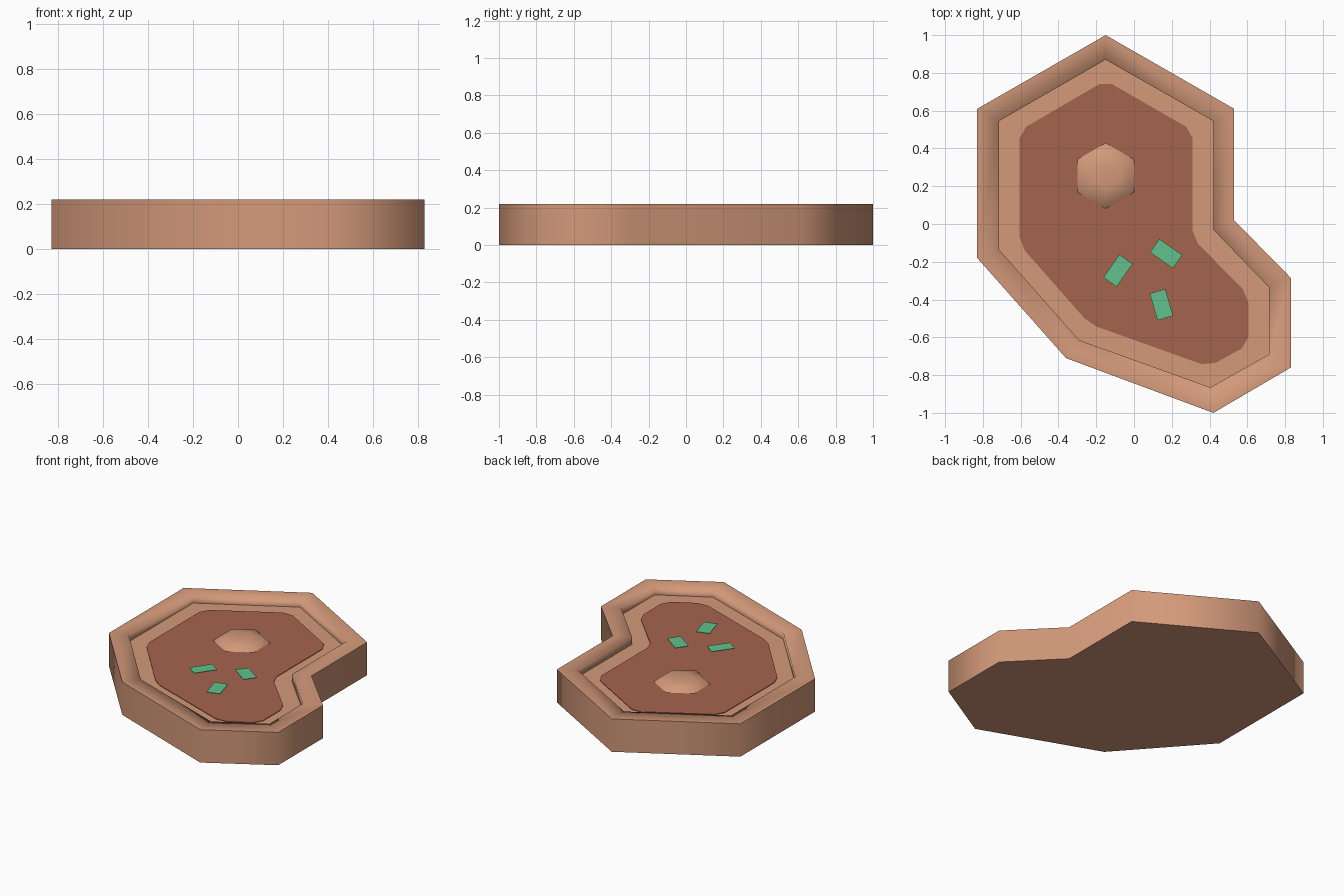
import bpy, bmesh, math
from mathutils import Vector

if "Cube" in bpy.data.objects:
    bpy.data.objects.remove(bpy.data.objects["Cube"])

RIM_Z, FLOOR_Z = 0.22, 0.174


def material(name, rgb):
    """Material from an sRGB colour (0-255), stored as linear values."""
    m = bpy.data.materials.new(name)
    lin = [((c / 255 + 0.055) / 1.055) ** 2.4 for c in rgb]
    m.diffuse_color = (*lin, 1)
    m.use_nodes = True
    m.node_tree.nodes["Principled BSDF"].inputs["Base Color"].default_value = m.diffuse_color
    return m


CRUST = material("tan crust", (211, 153, 122))
SAUCE = material("brown red sauce", (166, 99, 77))
GREEN = material("green garnish", (98, 193, 141))


def finish(bm, name, mat, smooth=False):
    bmesh.ops.recalc_face_normals(bm, faces=bm.faces)
    for f in bm.faces:
        f.smooth = smooth
    me = bpy.data.meshes.new(name)
    bm.to_mesh(me)
    bm.free()
    me.materials.append(mat)
    ob = bpy.data.objects.new(name, me)
    bpy.context.collection.objects.link(ob)
    return ob


def ring(bm, pts, z):
    return [bm.verts.new((p[0], p[1], z)) for p in pts]


def bridge(bm, a, b):
    for i in range(len(a)):
        j = (i + 1) % len(a)
        bm.faces.new((a[i], a[j], b[j], b[i]))


def sharpen(bm, r):
    for i in range(len(r)):
        bm.edges.get((r[i], r[(i + 1) % len(r)])).smooth = False


def plate(name, pts, z0, z1, mat):
    bm = bmesh.new()
    a, b = ring(bm, pts, z0), ring(bm, pts, z1)
    bridge(bm, a, b)
    bm.faces.new(a)
    bm.faces.new(b)
    return finish(bm, name, mat)


def chamfer(pts, cut):
    """Cut every corner of an outline."""
    out = []
    for i, p in enumerate(pts):
        p = Vector(p)
        for q in (pts[i - 1], pts[(i + 1) % len(pts)]):
            out.append(p + (Vector(q) - p).normalized() * cut)
    return out


# Crust base: outer wall, flat rim, sunken floor
outer = [(-0.15, 1.0), (0.53, 0.61), (0.53, 0.02), (0.83, -0.285), (0.83, -0.76),
         (0.42, -1.0), (-0.36, -0.71), (-0.83, -0.18), (-0.83, 0.61)]
inner = [(-0.15, 0.87), (0.42, 0.545), (0.42, -0.03), (0.715, -0.335), (0.715, -0.69),
         (0.405, -0.865), (-0.29, -0.615), (-0.715, -0.135), (-0.715, 0.545)]
bm = bmesh.new()
rings = [ring(bm, outer, 0), ring(bm, outer, RIM_Z), ring(bm, inner, RIM_Z), ring(bm, inner, FLOOR_Z)]
for a, b in zip(rings, rings[1:]):
    bridge(bm, a, b)
bm.faces.new(rings[0])
bm.faces.new(rings[3])
for k in (0, 1, 3):   # the rim rolls softly into the inner wall
    sharpen(bm, rings[k])
finish(bm, "crust_base", CRUST, True)

# Sauce layer with trimmed corners
sauce = [(-0.15, 0.76), (0.31, 0.495), (0.31, -0.075), (0.605, -0.375), (0.605, -0.64),
         (0.395, -0.755), (-0.235, -0.53), (-0.605, -0.11), (-0.605, 0.495)]
plate("sauce_layer", chamfer(sauce, 0.04), FLOOR_Z - 0.002, FLOOR_Z + 0.004, SAUCE)

# Low six-sided dome
bm = bmesh.new()
prev = None
for r, z in ((1.0, 0.0), (0.78, 0.031), (0.4, 0.042)):
    pts = [(-0.15 + 0.178 * r * math.sin(k * math.pi / 3),
            0.255 + 0.178 * r * math.cos(k * math.pi / 3)) for k in range(6)]
    cur = ring(bm, pts, FLOOR_Z + z)
    if prev:
        bridge(bm, prev, cur)
    else:
        bm.faces.new(cur)
        sharpen(bm, cur)
    prev = cur
top = bm.verts.new((-0.15, 0.255, FLOOR_Z + 0.045))
for i in range(6):
    bm.faces.new((prev[i], prev[(i + 1) % 6], top))
finish(bm, "dome_topping", CRUST, True)

# Thin green garnish pieces
for n, (x, y, deg) in enumerate([(-0.085, -0.247, 55), (0.17, -0.157, -35), (0.145, -0.427, -73.5)]):
    c, s = math.cos(math.radians(deg)), math.sin(math.radians(deg))
    pts = [(x + u * c - v * s, y + u * s + v * c)
           for u, v in ((-0.074, -0.043), (0.074, -0.043), (0.074, 0.043), (-0.074, 0.043))]
    plate(f"garnish_{n + 1}", pts, 0.203, 0.207, GREEN)
